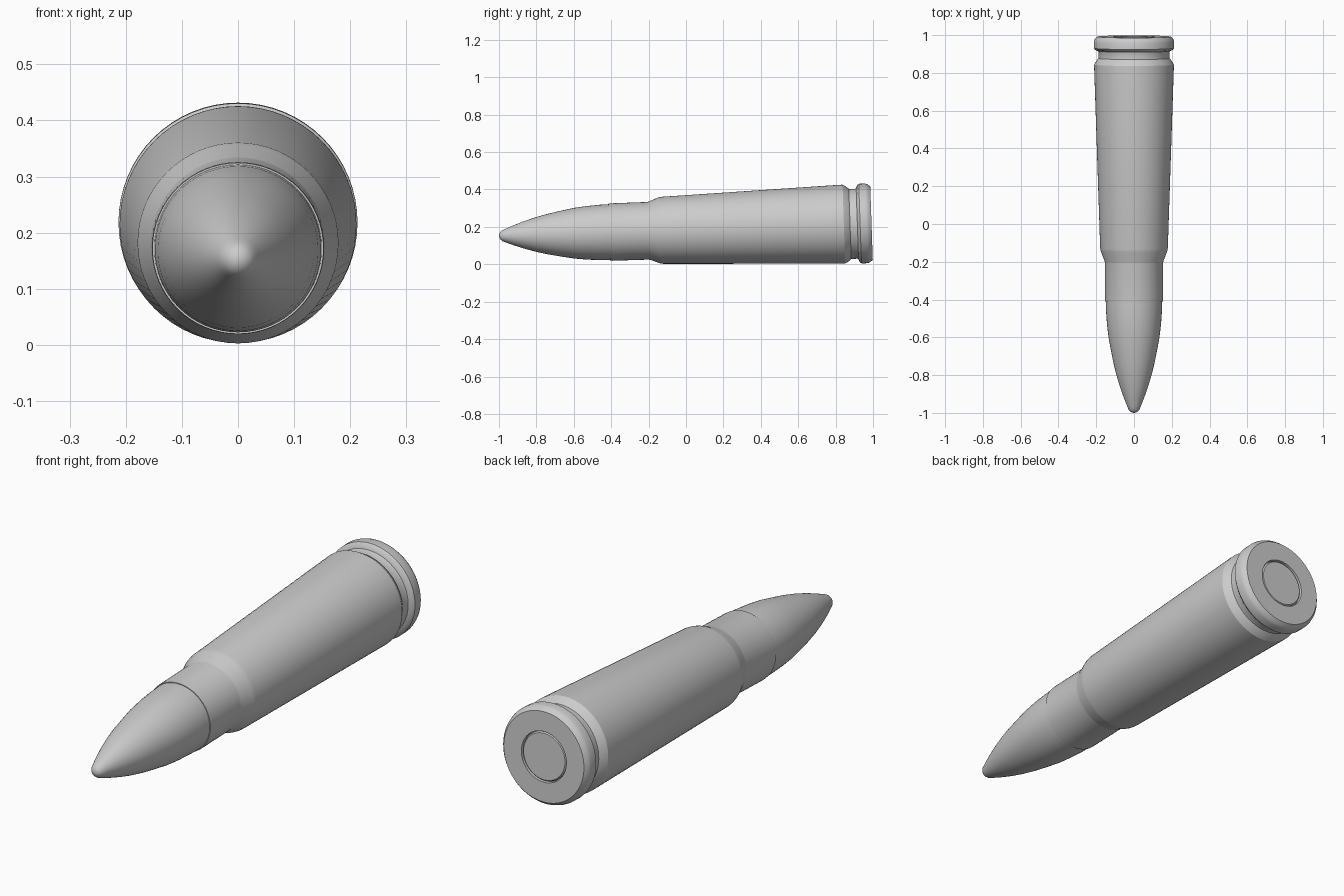
import bpy, bmesh, math
from mathutils import Matrix

if "Cube" in bpy.data.objects:
    bpy.data.objects.remove(bpy.data.objects["Cube"])

TILT = 0.034          # body rests on its tapered side, so the axis climbs to the rear
SEG = 64
FRAME = Matrix.Translation((0, -1, 0.152)) @ Matrix.Rotation(TILT, 4, 'X')


def lathe(name, profile, angle=25):
    """Revolve (distance from tip, radius) points round the long axis."""
    bm = bmesh.new()
    verts = [bm.verts.new((r, s, 0)) for s, r in profile]
    edges = [bm.edges.new(p) for p in zip(verts, verts[1:])]
    bmesh.ops.spin(bm, geom=verts + edges, cent=(0, 0, 0), axis=(0, 1, 0),
                   angle=math.tau, steps=SEG, use_merge=True)
    bmesh.ops.remove_doubles(bm, verts=bm.verts, dist=1e-5)
    bmesh.ops.recalc_face_normals(bm, faces=bm.faces)
    bm.transform(FRAME)
    mesh = bpy.data.meshes.new(name)
    bm.to_mesh(mesh)
    bm.free()
    obj = bpy.data.objects.new(name, mesh)
    bpy.context.collection.objects.link(obj)
    bpy.ops.object.select_all(action='DESELECT')
    obj.select_set(True)
    bpy.context.view_layer.objects.active = obj
    bpy.ops.object.shade_smooth_by_angle(angle=math.radians(angle))
    return obj


# Bullet: rounded tip, curved nose, straight shank seated in the neck
lathe("bullet", [
    (0, 0), (0.002, 0.011), (0.008, 0.021), (0.018, 0.029), (0.035, 0.036),
    (0.08, 0.054), (0.14, 0.075), (0.20, 0.093), (0.26, 0.108),
    (0.33, 0.122), (0.40, 0.135), (0.47, 0.143), (0.54, 0.148),
    (0.60, 0.1495), (0.68, 0.15), (0.68, 0)], 40)

# Case: neck, shoulder, tapered body, extractor groove, rim, primer pocket
lathe("case", [
    (0.62, 0.149), (0.59, 0.149), (0.59, 0.1525), (0.60, 0.1535),
    (0.795, 0.154), (0.805, 0.156), (0.857, 0.176), (0.872, 0.179),
    (1.83, 0.211), (1.845, 0.211), (1.87, 0.196), (1.878, 0.188),
    (1.91, 0.187), (1.917, 0.190), (1.922, 0.204), (1.932, 0.213),
    (1.966, 0.213), (1.978, 0.209), (1.993, 0.196),
    (1.993, 0.110), (1.975, 0.110), (1.975, 0)], 30)

# Primer: small disc in the pocket
lathe("primer", [
    (1.976, 0), (1.976, 0.106), (1.985, 0.106), (1.990, 0.101), (1.990, 0)])
